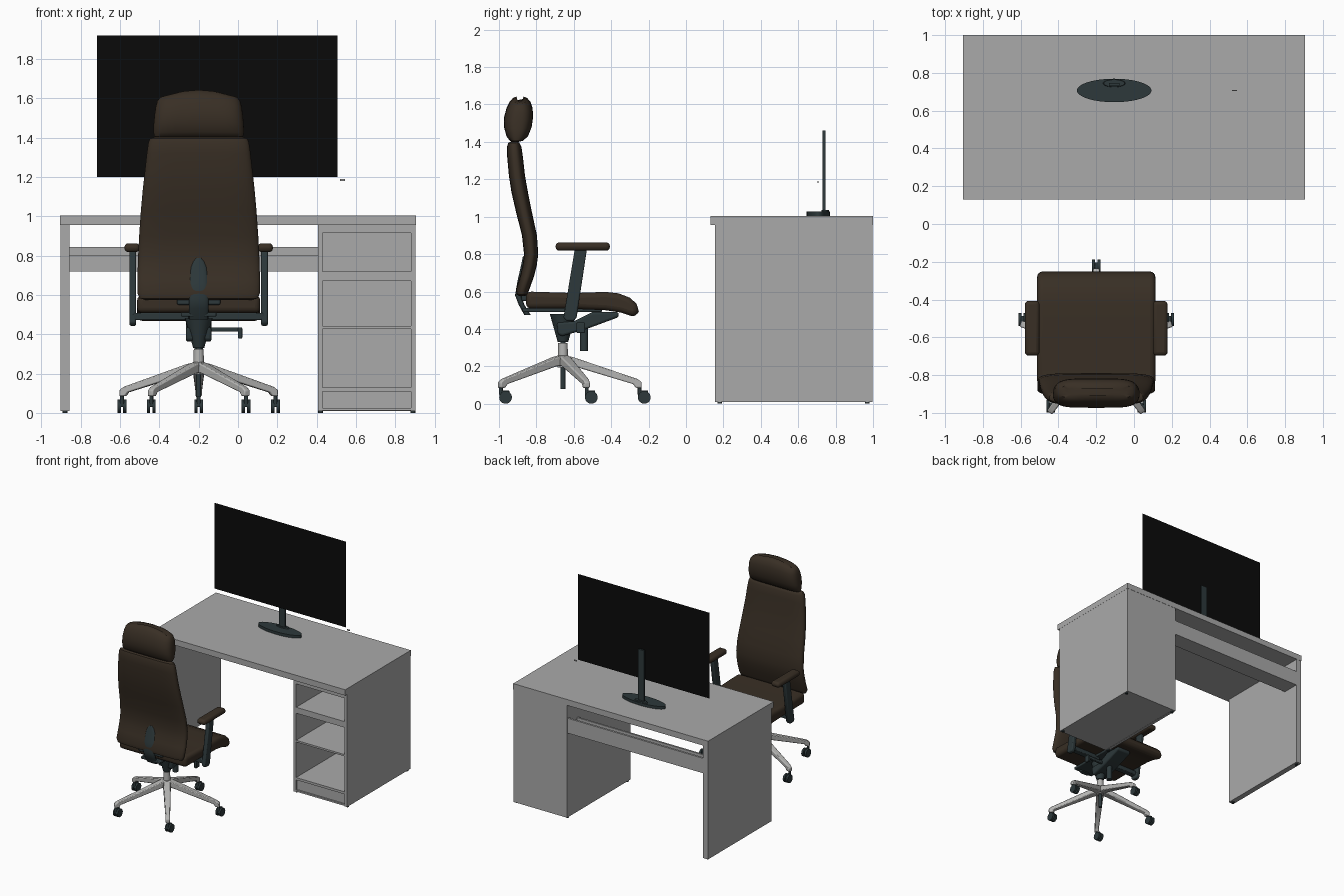
import bpy, bmesh, math
from mathutils import Matrix, Vector


def material(name, rgb):
    m = bpy.data.materials.new(name)
    m.diffuse_color = (*rgb, 1)
    return m


GREY = material("desk grey", (0.40, 0.40, 0.40))
BROWN = material("brown leather", (0.040, 0.028, 0.018))
SLATE = material("dark slate", (0.026, 0.040, 0.043))
METAL = material("light metal", (0.46, 0.46, 0.45))
BLACK = material("screen black", (0.003, 0.003, 0.003))
CX, CY = -0.2, -0.658          # chair axis


def finish(name, bm, mat, bevel=0, segs=3, smooth=True):
    bmesh.ops.recalc_face_normals(bm, faces=bm.faces)
    me = bpy.data.meshes.new(name)
    bm.to_mesh(me)
    bm.free()
    me.materials.append(mat)
    ob = bpy.data.objects.new(name, me)
    bpy.context.collection.objects.link(ob)
    if bevel:
        b = ob.modifiers.new("bevel", 'BEVEL')
        b.width, b.segments, b.limit_method = bevel, segs, 'ANGLE'
        b.angle_limit = math.radians(40)
    if smooth:
        bpy.context.view_layer.objects.active = ob
        ob.select_set(True)
        bpy.ops.object.shade_smooth_by_angle(angle=math.radians(40))
        ob.select_set(False)
    return ob


def box(name, x0, x1, y0, y1, z0, z1, mat, bevel=0):
    bm = bmesh.new()
    bmesh.ops.create_cube(bm, size=1)
    for v in bm.verts:
        v.co = Vector(((x0 + x1) / 2 + v.co.x * (x1 - x0),
                       (y0 + y1) / 2 + v.co.y * (y1 - y0),
                       (z0 + z1) / 2 + v.co.z * (z1 - z0)))
    return finish(name, bm, mat, bevel, smooth=bevel > 0)


def prism(name, pts, x0, x1, mat, bevel=0, segs=3):
    """Side profile (y, z) extruded along x."""
    bm = bmesh.new()
    a = [bm.verts.new((x0, y, z)) for y, z in pts]
    b = [bm.verts.new((x1, y, z)) for y, z in pts]
    n = len(pts)
    bm.faces.new(a)
    bm.faces.new(b[::-1])
    for i in range(n):
        bm.faces.new((a[i], a[(i + 1) % n], b[(i + 1) % n], b[i]))
    return finish(name, bm, mat, bevel, segs)


def cone(name, loc, r0, r1, depth, mat, axis='Z', n=24, scale=(1, 1, 1)):
    bm = bmesh.new()
    rot = Matrix.Rotation(math.pi / 2, 4, 'Y') if axis == 'X' else Matrix()
    bmesh.ops.create_cone(bm, cap_ends=True, segments=n, radius1=r0, radius2=r1, depth=depth,
                          matrix=Matrix.Translation(loc) @ Matrix.Diagonal((*scale, 1)) @ rot)
    return finish(name, bm, mat)


def loft(name, rings, mat, px=5, py=2.6, crown=0, n=48):
    """Rounded cushion from rings of (z, half width, front y, back y)."""
    bm = bmesh.new()
    loops = []
    top = rings[-1][0]
    for z, hw, yf, yb in rings:
        loop = []
        for i in range(n):
            t = 2 * math.pi * i / n
            c, s = math.cos(t), math.sin(t)
            u = math.copysign(abs(c) ** (2 / px), c)
            w = math.copysign(abs(s) ** (2 / py), s)
            drop = crown * u * u * max(0, (z - rings[0][0]) / (top - rings[0][0]))
            loop.append(bm.verts.new((CX + hw * u, (yf + yb) / 2 + (yf - yb) / 2 * w, z - drop)))
        loops.append(loop)
    for a, b in zip(loops, loops[1:]):
        for i in range(n):
            j = (i + 1) % n
            bm.faces.new((a[i], a[j], b[j], b[i]))
    bm.faces.new(loops[0])
    bm.faces.new(loops[-1])
    return finish(name, bm, mat)


# Desk: top, left leg panel and open shelf cabinet
box("desk_top", -0.905, 0.905, 0.13, 1.0, 0.955, 1.004, GREY)
box("left_panel", -0.903, -0.857, 0.155, 0.998, 0.01, 0.955, GREY)
box("cabinet_left_side", 0.406, 0.43, 0.155, 0.998, 0.01, 0.955, GREY)
box("cabinet_right_side", 0.88, 0.904, 0.155, 0.998, 0.01, 0.955, GREY)
box("cabinet_back", 0.43, 0.88, 0.978, 0.998, 0.01, 0.955, GREY)
for name, z0, z1 in (("cabinet_ceiling", 0.916, 0.955), ("upper_shelf", 0.67, 0.72),
                     ("middle_shelf", 0.428, 0.443), ("bottom_shelf", 0.11, 0.13),
                     ("cabinet_floor", 0.012, 0.025)):
    box(name, 0.43, 0.88, 0.157, 0.978, z0, z1, GREY)
box("plinth", 0.43, 0.88, 0.17, 0.19, 0.012, 0.11, GREY)
for x in (-0.88, 0.42, 0.89):
    for y in (0.18, 0.97):
        cone("desk_foot", (x, y, 0.006), 0.012, 0.012, 0.012, SLATE, n=12)
# Cable tray under the rear edge
box("tray_back", -0.857, 0.406, 0.978, 0.995, 0.72, 0.845, GREY)
box("tray_floor", -0.857, 0.406, 0.865, 0.978, 0.72, 0.735, GREY)
box("tray_lip", -0.857, 0.406, 0.85, 0.865, 0.72, 0.80, GREY)

# Monitor: flat screen, stand and power light
bm = bmesh.new()
bm.faces.new([bm.verts.new(p) for p in ((-0.717, 0.709, 1.2), (0.507, 0.709, 1.2),
                                        (0.507, 0.709, 1.92), (-0.717, 0.709, 1.92))])
finish("screen", bm, BLACK, smooth=False)
box("screen_button", 0.518, 0.545, 0.703, 0.709, 1.18, 1.19, GREY)
cone("stand_base", (-0.105, 0.707, 1.015), 0.197, 0.197, 0.024, SLATE, n=64, scale=(1, 0.315, 1))
cone("stand_collar", (-0.105, 0.745, 1.03), 0.06, 0.055, 0.012, SLATE, n=32, scale=(1, 0.35, 1))
box("stand_neck", -0.133, -0.077, 0.731, 0.747, 1.02, 1.46, SLATE)

# Chair cushions
prism("seat", [(-0.855, 0.60), (-0.6, 0.592), (-0.43, 0.598), (-0.36, 0.59), (-0.30, 0.567),
               (-0.265, 0.535), (-0.252, 0.495), (-0.262, 0.468), (-0.29, 0.468),
               (-0.35, 0.488), (-0.43, 0.50), (-0.62, 0.508), (-0.855, 0.508)],
      -0.513, 0.113, BROWN, 0.03, 4)
loft("backrest", [(0.575, 0.27, -0.862, -0.89), (0.583, 0.30, -0.848, -0.905), (0.61, 0.312, -0.838, -0.91),
                  (0.68, 0.312, -0.813, -0.888), (0.74, 0.31, -0.798, -0.874), (0.80, 0.308, -0.79, -0.866),
                  (0.9, 0.303, -0.797, -0.877), (1.03, 0.294, -0.825, -0.91), (1.13, 0.285, -0.845, -0.933),
                  (1.22, 0.275, -0.861, -0.947), (1.32, 0.264, -0.872, -0.956), (1.375, 0.256, -0.88, -0.957),
                  (1.395, 0.248, -0.89, -0.95), (1.403, 0.225, -0.905, -0.935)], BROWN)
loft("headrest", [(1.40, 0.2, -0.895, -0.925), (1.406, 0.225, -0.872, -0.942), (1.43, 0.23, -0.845, -0.96),
                  (1.48, 0.229, -0.825, -0.973), (1.53, 0.225, -0.818, -0.973), (1.58, 0.219, -0.82, -0.96),
                  (1.615, 0.21, -0.832, -0.943), (1.635, 0.195, -0.85, -0.925), (1.643, 0.16, -0.87, -0.905)],
     BROWN, crown=0.03)
# Spine bracket and under-seat plates
loft("spine_bracket", [(0.475, 0.048, -0.83, -0.865), (0.53, 0.05, -0.865, -0.895), (0.58, 0.05, -0.88, -0.914),
                       (0.66, 0.05, -0.86, -0.9), (0.70, 0.048, -0.85, -0.891), (0.74, 0.043, -0.845, -0.882),
                       (0.77, 0.032, -0.84, -0.876), (0.788, 0.015, -0.84, -0.872)], SLATE, px=3, n=24)
box("seat_rail", -0.29, -0.11, -0.875, -0.45, 0.49, 0.512, SLATE, 0.006)
box("back_wing", -0.31, -0.09, -0.88, -0.85, 0.55, 0.595, SLATE, 0.008)

# Armrests, mirrored about the chair axis
for side, s in (("left", -1), ("right", 1)):
    def span(a, b):
        return sorted((CX + s * a, CX + s * b))
    box(side + "_arm_pad", *span(0.30, 0.378), -0.697, -0.407, 0.818, 0.863, BROWN, 0.02)
    prism(side + "_arm_post", [(-0.595, 0.825), (-0.53, 0.825), (-0.585, 0.46), (-0.60, 0.443),
                               (-0.64, 0.443), (-0.655, 0.46)], *span(0.318, 0.352), SLATE, 0.008)
    box(side + "_arm_bar", *span(0.05, 0.335), -0.65, -0.60, 0.472, 0.508, SLATE, 0.006)

# Tilt mechanism, lever and gas column
prism("tilt_mechanism", [(-0.69, 0.435), (-0.60, 0.44), (-0.50, 0.49), (-0.36, 0.49), (-0.36, 0.463),
                         (-0.53, 0.40), (-0.66, 0.362), (-0.685, 0.37)], -0.265, -0.135, SLATE, 0.012)
cone("mechanism_funnel", (CX, CY, 0.405), 0.028, 0.07, 0.15, SLATE)
cone("tension_knob", (CX, -0.545, 0.345), 0.022, 0.022, 0.125, SLATE)
box("lever_arm", -0.15, 0.02, -0.575, -0.55, 0.413, 0.435, SLATE, 0.006)
box("lever_paddle", 0.0, 0.022, -0.585, -0.54, 0.378, 0.435, SLATE, 0.006)
cone("gas_piston", (CX, CY, 0.34), 0.014, 0.014, 0.06, SLATE)
cone("column_sleeve", (CX, CY, 0.26), 0.028, 0.025, 0.13, METAL)
cone("column_foot", (CX, CY, 0.145), 0.013, 0.013, 0.13, SLATE)

# Five-spoke base with twin-wheel casters
for k in range(5):
    leg = prism("base_leg", [(0, 0.262), (0.06, 0.248), (0.41, 0.132), (0.432, 0.115), (0.432, 0.085),
                             (0.40, 0.085), (0.385, 0.105), (0.06, 0.2), (0, 0.205)],
                -0.028, 0.028, METAL, 0.006, 2)
    for v in leg.data.vertices:
        if v.co.y > 0.3:
            v.co.x *= 0.6
    leg.data.transform(Matrix.Translation((CX, CY, 0)) @ Matrix.Rotation(k * math.tau / 5, 4, 'Z')
                       @ Matrix.Diagonal((1, 0.975, 1, 1)))
    a = math.pi / 2 + k * math.tau / 5
    x, y = CX + 0.41 * math.cos(a), CY + 0.41 * math.sin(a)
    cone("caster_stem", (x, y, 0.075), 0.01, 0.01, 0.05, SLATE, n=12)
    box("caster_fork", x - 0.008, x + 0.008, y - 0.008, y + 0.045, 0.03, 0.072, SLATE, 0.005)
    for d in (-0.014, 0.014):
        cone("caster_wheel", (x + d, y + 0.025, 0.034), 0.034, 0.034, 0.017, SLATE, axis='X')
